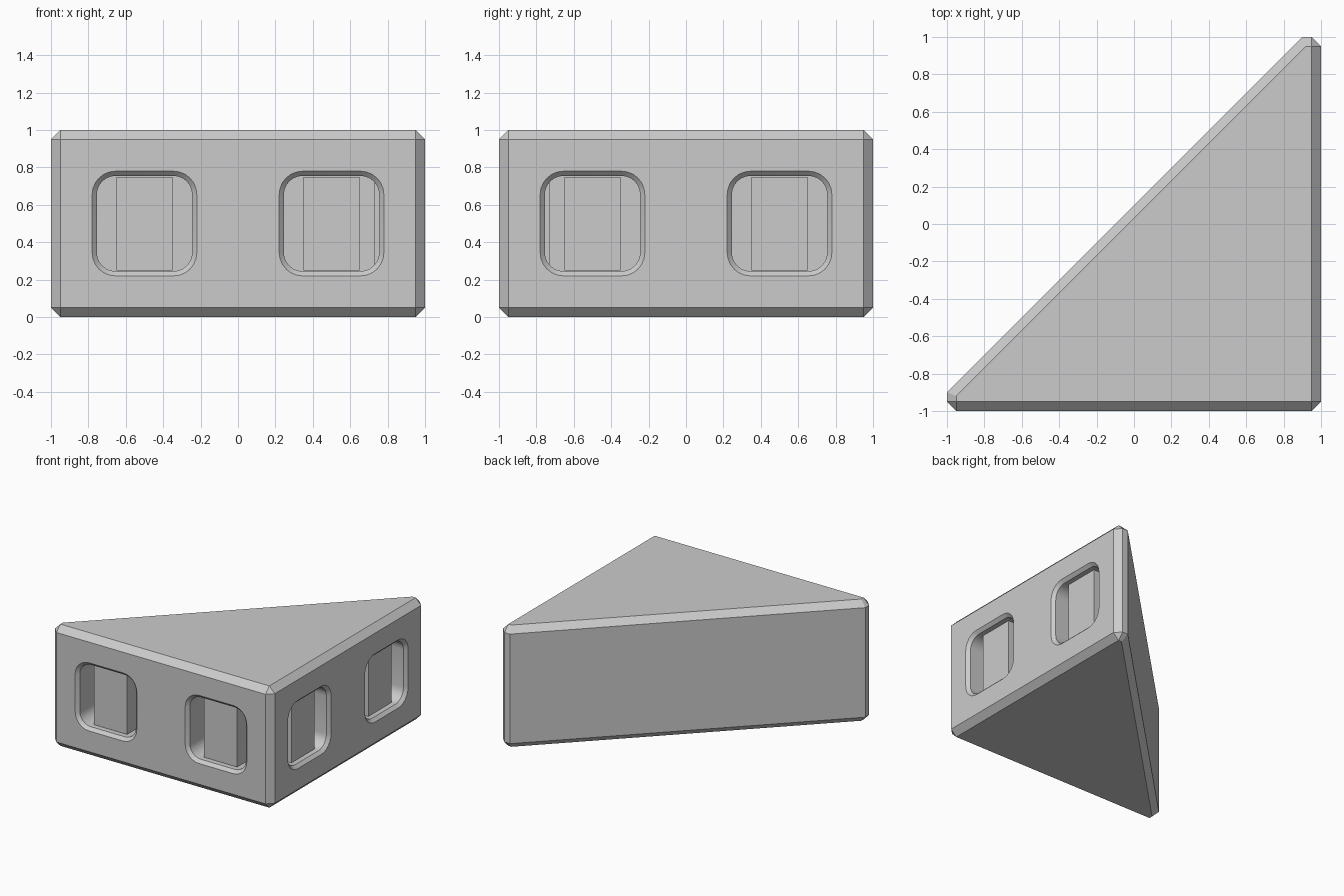
import bpy, bmesh, math
from mathutils import Vector

if "Cube" in bpy.data.objects:
    bpy.data.objects.remove(bpy.data.objects["Cube"])

grey = bpy.data.materials.new("light grey")
grey.diffuse_color = (0.6, 0.6, 0.6, 1)
grey.use_nodes = True
grey.node_tree.nodes["Principled BSDF"].inputs["Base Color"].default_value = grey.diffuse_color


def make_object(name, bm):
    bmesh.ops.recalc_face_normals(bm, faces=bm.faces)
    mesh = bpy.data.meshes.new(name)
    bm.to_mesh(mesh)
    bm.free()
    mesh.materials.append(grey)
    obj = bpy.data.objects.new(name, mesh)
    bpy.context.collection.objects.link(obj)
    return obj


def place(side, u, depth, z):
    """Point on a wall: u along the wall, depth measured inward."""
    return Vector((u, depth - 1, z)) if side == "front" else Vector((1 - depth, u, z))


def rounded_square(half, radius, steps=6):
    pts = []
    for corner in range(4):
        mid = math.radians(45 + 90 * corner)
        cu = math.copysign(half - radius, math.cos(mid))
        cz = math.copysign(half - radius, math.sin(mid))
        for i in range(steps + 1):
            a = math.radians(90 * corner + 90 * i / steps)
            pts.append((cu + radius * math.cos(a), cz + radius * math.sin(a)))
    return pts


def loft(name, side, centre, rings):
    """Join stacked outlines, given as (depth, outline), into a closed solid."""
    bm = bmesh.new()
    loops = [[bm.verts.new(place(side, centre + u, d, 0.5 + z)) for u, z in outline]
             for d, outline in rings]
    n = len(loops[0])
    for a, b in zip(loops, loops[1:]):
        for i in range(n):
            j = (i + 1) % n
            bm.faces.new((a[i], a[j], b[j], b[i]))
    bm.faces.new(loops[0])
    bm.faces.new(loops[-1])
    return make_object(name, bm)


# Chamfered triangular block
rim = [(0.95, -1), (1, -0.95), (1, 0.95), (0.95, 1),
       (0.9, 1), (-1, -0.9), (-1, -0.95), (-0.95, -1)]
cap = [(0.95, -0.95), (0.95, 0.95), (0.92, 0.95), (-0.95, -0.92), (-0.95, -0.95)]
bm = bmesh.new()
for outline, heights in ((rim, (0.05, 0.95)), (cap, (0, 1))):
    for z in heights:
        for x, y in outline:
            bm.verts.new((x, y, z))
bmesh.ops.convex_hull(bm, input=bm.verts)
bmesh.ops.dissolve_limit(bm, angle_limit=0.01, verts=bm.verts, edges=bm.edges)
block = make_object("wedge_block", bm)

# Recessed windows with a chamfered lip, and a post standing in each
post_outline = [(-0.15, -0.25), (0.15, -0.25), (0.15, 0.25), (-0.15, 0.25)]
for side in ("front", "right"):
    for label, centre in (("a", -0.5), ("b", 0.5)):
        cutter = loft(f"{side}_recess_cutter_{label}", side, centre, [
            (-0.025, rounded_square(0.305, 0.15)),
            (0.025, rounded_square(0.255, 0.10)),
            (0.27, rounded_square(0.255, 0.10))])
        cutter.hide_render = True
        cutter.hide_set(True)
        cut = block.modifiers.new("recess", 'BOOLEAN')
        cut.operation = 'DIFFERENCE'
        cut.solver = 'EXACT'
        cut.object = cutter
        loft(f"{side}_post_{label}", side, centre,
             [(0.06, post_outline), (0.275, post_outline)])

# Smooth only the rounded recess corners
bpy.context.view_layer.objects.active = block
block.select_set(True)
for modifier in list(block.modifiers):
    bpy.ops.object.modifier_apply(modifier=modifier.name)
bpy.ops.object.shade_smooth_by_angle(angle=math.radians(30))
